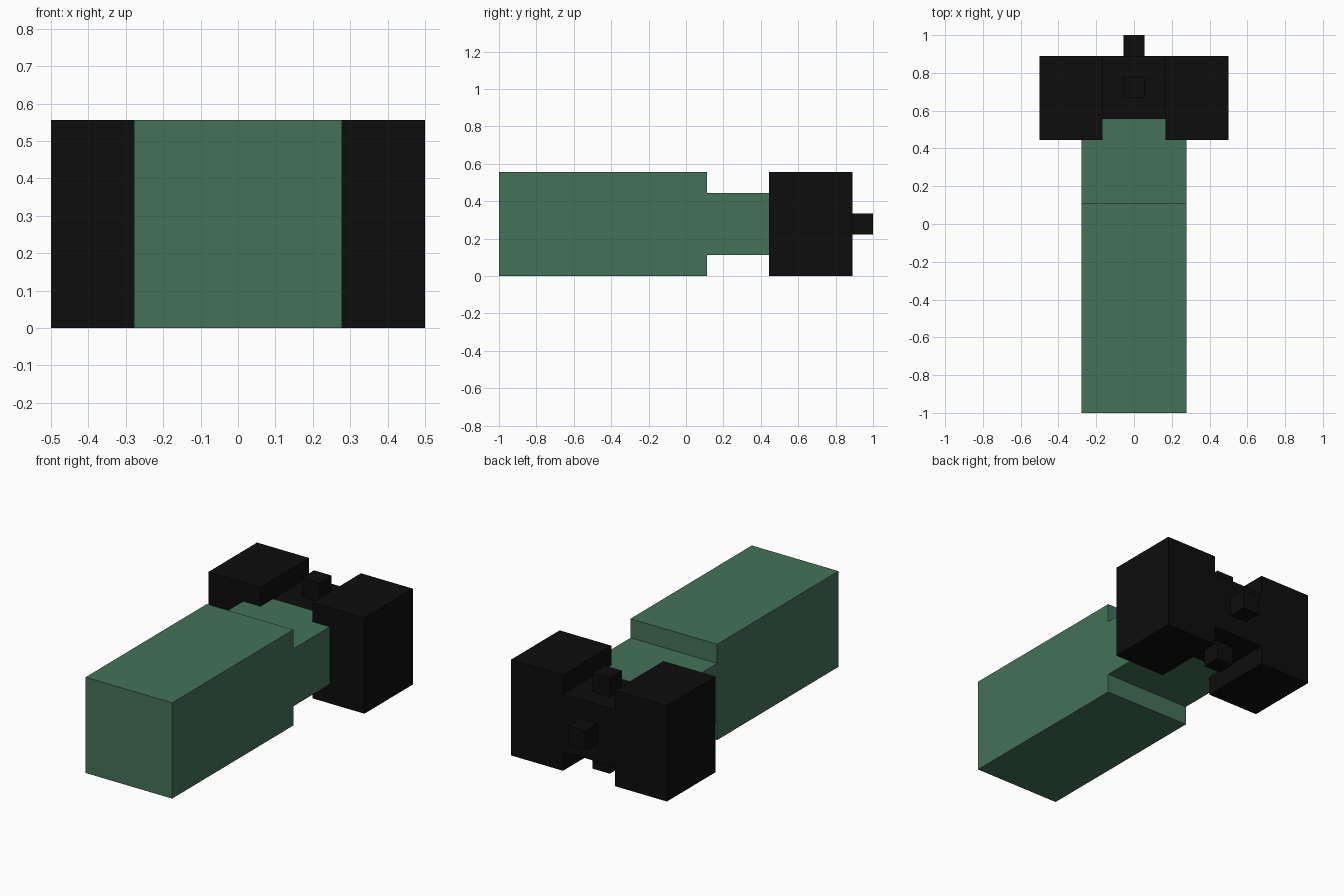
import bpy
import bmesh

cube = bpy.data.objects.get("Cube")
if cube:
    bpy.data.objects.remove(cube, do_unlink=True)

U = 1 / 18   # block grid: the model is 36 units long


def make_material(name, rgb):
    mat = bpy.data.materials.new(name)
    mat.use_nodes = True
    mat.diffuse_color = (*rgb, 1)
    mat.node_tree.nodes["Principled BSDF"].inputs["Base Color"].default_value = (*rgb, 1)
    return mat


green = make_material("muted green", (0.0562, 0.168, 0.0976))
black = make_material("matte black", (0.004, 0.004, 0.004))


def prism(name, profile, x0, x1, mat):
    """Extrude a (y, z) side profile from x0 to x1, all in grid units."""
    bm = bmesh.new()
    face = bm.faces.new([bm.verts.new((x0 * U, y * U, z * U)) for y, z in profile])
    out = bmesh.ops.extrude_face_region(bm, geom=[face])
    moved = [v for v in out["geom"] if isinstance(v, bmesh.types.BMVert)]
    bmesh.ops.translate(bm, verts=moved, vec=((x1 - x0) * U, 0, 0))
    bmesh.ops.recalc_face_normals(bm, faces=bm.faces)
    mesh = bpy.data.meshes.new(name)
    bm.to_mesh(mesh)
    bm.free()
    mesh.materials.append(mat)
    obj = bpy.data.objects.new(name, mesh)
    bpy.context.collection.objects.link(obj)
    return obj


def box(name, x, y, z, mat):
    return prism(name, [(y[0], z[0]), (y[1], z[0]), (y[1], z[1]), (y[0], z[1])], *x, mat)


# Long body with its thinner neck, stepped in at top and bottom
prism("body", [(-18, 0), (2, 0), (2, 2), (8, 2), (8, 8), (2, 8), (2, 10), (-18, 10)],
      -5, 5, green)
# Narrow tongue running between the side blocks
box("neck_tongue", (-3, 3), (8, 10), (2, 8), green)

# Rear hub and the two large side blocks
box("hub", (-3, 3), (10, 16), (2, 8), black)
box("left_block", (3, 9), (8, 16), (0, 10), black)
box("right_block", (-9, -3), (8, 16), (0, 10), black)

# Small studs on the hub
box("rear_stud", (-1, 1), (16, 18), (4, 6), black)
box("top_stud", (-1, 1), (12, 14), (8, 10), black)
box("bottom_stud", (-1, 1), (12, 14), (0, 2), black)
